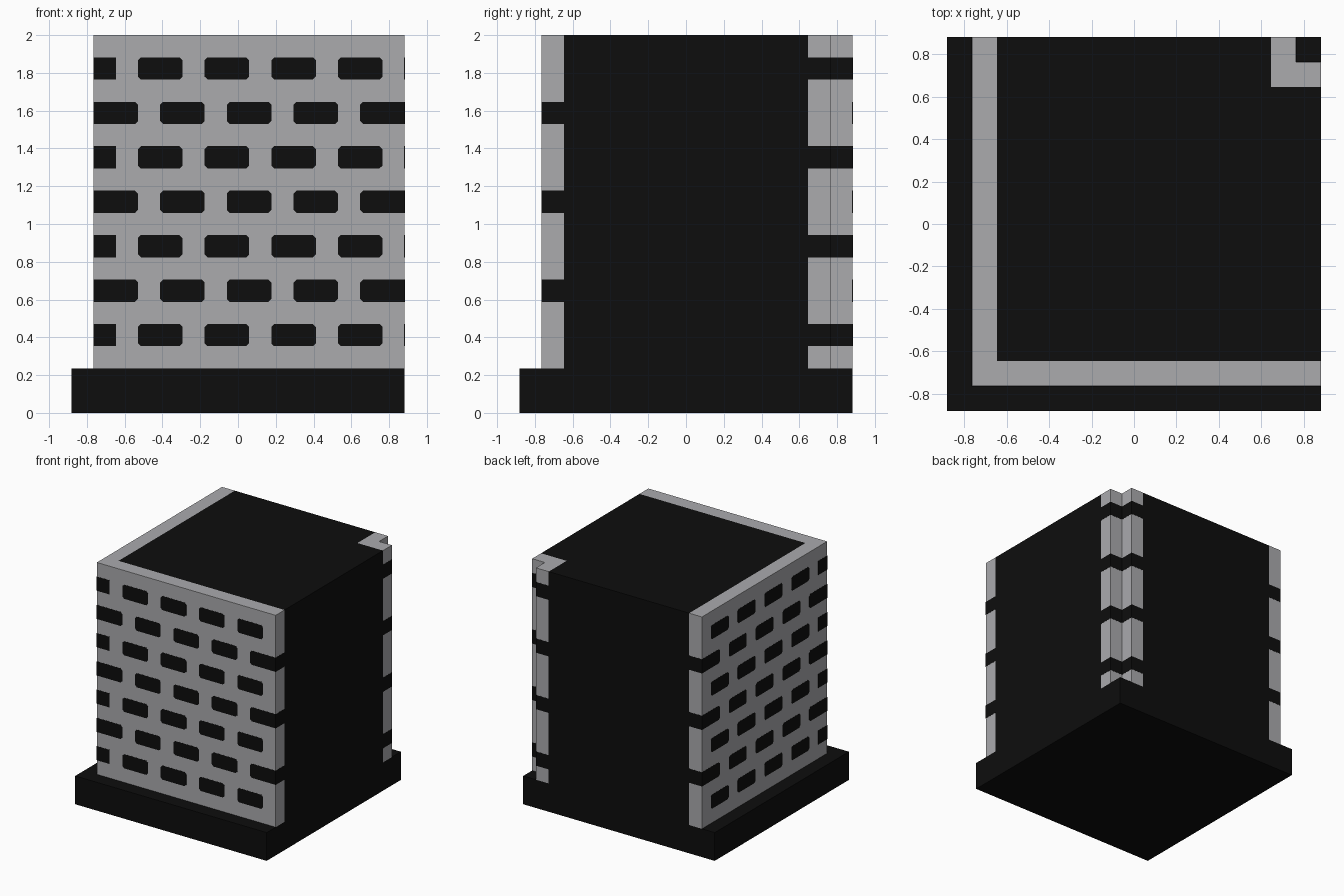
import bpy, bmesh

cube = bpy.data.objects.get("Cube")
if cube:
    bpy.data.objects.remove(cube, do_unlink=True)

U = 2 / 17        # one grid module
E = 0.001 / U     # bricks stand this far proud of the mortar (in modules)
C = 0.13          # brick corner chamfer (in modules)


def material(name, rgb):
    m = bpy.data.materials.new(name)
    m.use_nodes = True
    m.diffuse_color = (*rgb, 1)
    bsdf = m.node_tree.nodes["Principled BSDF"]
    bsdf.inputs["Base Color"].default_value = (*rgb, 1)
    bsdf.inputs["Roughness"].default_value = 0.8
    return m


BLACK = material("black", (0.004, 0.004, 0.004))
GREY = material("mortar grey", (0.405, 0.405, 0.42))


def prism(bm, outline, lo, hi, place):
    """Extrude a 2D outline from lo to hi; place maps (a, b, depth) to xyz."""
    rings = [[bm.verts.new([c * U for c in place(a, b, d)]) for a, b in outline]
             for d in (lo, hi)]
    n = len(outline)
    for ring in rings:
        bm.faces.new(ring)
    for i in range(n):
        j = (i + 1) % n
        bm.faces.new((rings[0][i], rings[0][j], rings[1][j], rings[1][i]))


def build(name, mat, prisms):
    bm = bmesh.new()
    for p in prisms:
        prism(bm, *p)
    bmesh.ops.recalc_face_normals(bm, faces=bm.faces)
    mesh = bpy.data.meshes.new(name)
    bm.to_mesh(mesh)
    bm.free()
    mesh.materials.append(mat)
    bpy.context.collection.objects.link(bpy.data.objects.new(name, mesh))


def upright(a, b, d):
    return a, b, d


def on_front(a, b, d):
    return a, d, b


def on_left_side(a, b, d):
    return d, a, b


# Base slab
build("base", BLACK, [([(-7.5, -7.5), (7.5, -7.5), (7.5, 7.5), (-7.5, 7.5)], 0, 2, upright)])

# Dark filling, with the back corner cut out for the post
core = [(-5.5, -5.5), (7.5, -5.5), (7.5, 5.5), (5.5, 5.5), (5.5, 7.5), (-5.5, 7.5)]
build("core", BLACK, [(core, 2, 17, upright)])

# L-shaped mortar wall along two sides
wall = [(-6.5, -6.5), (7.5, -6.5), (7.5, -5.5), (-5.5, -5.5), (-5.5, 7.5), (-6.5, 7.5)]
build("mortar_wall", GREY, [(wall, 2, 17, upright)])


# Grooved corner post; grow pushes its outer faces outward
def post_outline(grow):
    o, i = 7.5 + grow, 6.5 + grow
    return [(5.5, 5.5), (o, 5.5), (o, i), (i, i), (i, o), (5.5, o)]


build("corner_post", GREY, [(post_outline(0), 2, 17, upright)])
build("post_bands", BLACK, [(post_outline(E), z, z + 1, upright) for z in (3, 7, 11, 15)])


# Brick face: chamfered rectangle, left square where it meets the wall's end
def brick_outline(a, b, z):
    ca = 0 if a == 0 else C
    cb = 0 if b == 14 else C
    a = a - 6.5 - (E if ca == 0 else 0)
    b = b - 6.5 + (E if cb == 0 else 0)
    pts = [(a + ca, z), (b - cb, z), (b, z + cb), (b, z + 1 - cb),
           (b - cb, z + 1), (a + ca, z + 1), (a, z + 1 - ca), (a, z + ca)]
    return list(dict.fromkeys(pts))


# Running bond: alternate rows are shifted by one module
def bricks(place):
    out = []
    for row in range(7):
        z = 3 + 2 * row
        for k in range(5):
            a = 3 * k - (1 if row % 2 == 0 else 0)
            out.append((brick_outline(max(a, 0), a + 2, z), -6.5 - E, -5.5, place))
    return out


build("front_bricks", BLACK, bricks(on_front))
build("side_bricks", BLACK, bricks(on_left_side))
